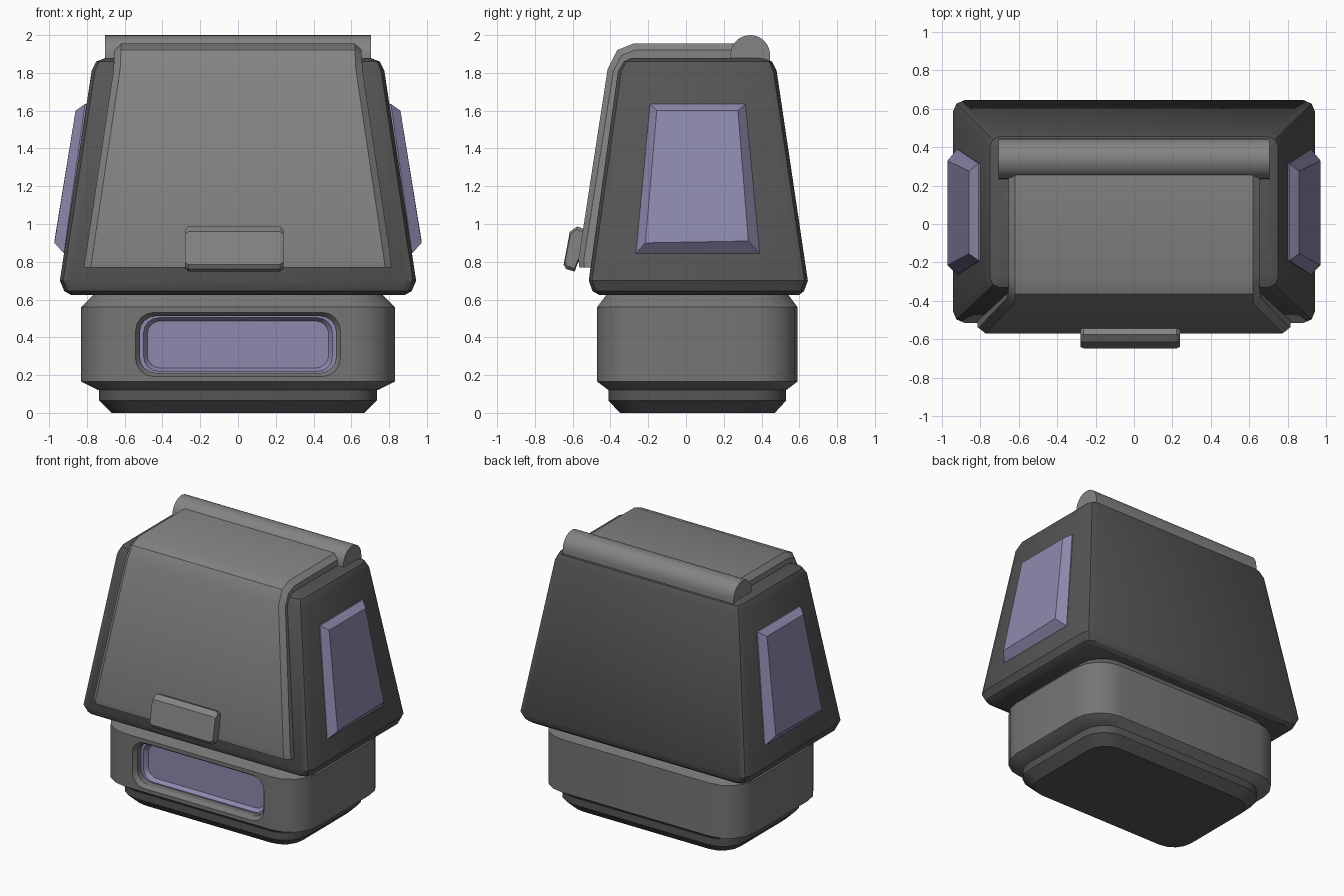
import bpy, bmesh, math
from math import radians, sin, cos, pi

if "Cube" in bpy.data.objects:
    bpy.data.objects.remove(bpy.data.objects["Cube"])


def material(name, r, g, b):
    m = bpy.data.materials.new(name)
    m.diffuse_color = (r, g, b, 1)
    m.use_nodes = True
    m.node_tree.nodes["Principled BSDF"].inputs["Base Color"].default_value = m.diffuse_color
    return m


GREY = material("mid_grey", 0.23, 0.23, 0.23)
BASE_GREY = material("base_grey", 0.18, 0.18, 0.18)
DARK = material("dark_grey", 0.09, 0.09, 0.09)
PURPLE = material("violet", 0.27, 0.25, 0.42)


def loft(name, rings, mat):
    """Skin a list of equal-length point rings and cap both ends."""
    bm = bmesh.new()
    vs = [[bm.verts.new(p) for p in ring] for ring in rings]
    n = len(vs[0])
    for a, b in zip(vs, vs[1:]):
        for i in range(n):
            j = (i + 1) % n
            bm.faces.new((a[i], a[j], b[j], b[i]))
    bm.faces.new(vs[0])
    bm.faces.new(vs[-1])
    bmesh.ops.recalc_face_normals(bm, faces=bm.faces[:])
    me = bpy.data.meshes.new(name)
    bm.to_mesh(me)
    bm.free()
    ob = bpy.data.objects.new(name, me)
    bpy.context.collection.objects.link(ob)
    me.materials.append(mat)
    return ob


def rounded(hx, hy, r, seg):
    """Rounded rectangle outline centred on the origin."""
    pts = []
    for k, (sx, sy) in enumerate(((1, 1), (-1, 1), (-1, -1), (1, -1))):
        for i in range(seg + 1):
            a = pi / 2 * (k + i / seg)
            pts.append((sx * (hx - r) + r * cos(a), sy * (hy - r) + r * sin(a)))
    return pts


def level(z, hx, y0, y1, r, seg):
    cy = (y0 + y1) / 2
    return [(x, y + cy, z) for x, y in rounded(hx, (y1 - y0) / 2, r, seg)]


def upright(y, hx, hz, r):
    return [(x, y, z + 0.362) for x, z in rounded(hx, hz, r, 4)]


def smooth(ob, angle=30):
    bpy.ops.object.select_all(action='DESELECT')
    ob.select_set(True)
    bpy.context.view_layer.objects.active = ob
    bpy.ops.object.shade_smooth_by_angle(angle=radians(angle))


# foot
foot = loft("foot", [
    level(0.00, 0.67, -0.35, 0.47, 0.15, 4),
    level(0.065, 0.735, -0.41, 0.53, 0.18, 4),
    level(0.14, 0.735, -0.41, 0.53, 0.18, 4)], DARK)
smooth(foot)

# base housing with a recessed front window
base = loft("base_housing", [
    level(0.12, 0.74, -0.41, 0.53, 0.18, 4),
    level(0.165, 0.83, -0.47, 0.59, 0.22, 4),
    level(0.56, 0.83, -0.47, 0.59, 0.22, 4),
    level(0.64, 0.75, -0.41, 0.53, 0.18, 4)], BASE_GREY)
cutter = loft("window_cutter", [
    upright(-0.50, 0.565, 0.19, 0.11),
    upright(-0.44, 0.52, 0.15, 0.085),
    upright(-0.34, 0.52, 0.15, 0.085)], BASE_GREY)
cutter.hide_render = True
mod = base.modifiers.new("window", 'BOOLEAN')
mod.object = cutter
mod.solver = 'EXACT'
bpy.context.view_layer.objects.active = base
bpy.ops.object.modifier_apply(modifier=mod.name)
bpy.data.objects.remove(cutter)
smooth(base)

# window panel, slightly dished
panel = loft("window_panel", [
    upright(-0.32, 0.53, 0.16, 0.09),
    upright(-0.40, 0.53, 0.16, 0.09),
    upright(-0.40, 0.50, 0.142, 0.08),
    upright(-0.37, 0.48, 0.125, 0.07)], PURPLE)
smooth(panel)

# tapered body
body = loft("body", [
    level(0.625, 0.885, -0.46, 0.60, 0.05, 2),
    level(0.645, 0.92, -0.495, 0.625, 0.06, 2),
    level(0.70, 0.943, -0.515, 0.645, 0.06, 2),
    level(1.81, 0.775, -0.36, 0.48, 0.06, 2),
    level(1.86, 0.75, -0.33, 0.455, 0.05, 2),
    level(1.88, 0.70, -0.28, 0.41, 0.03, 2)], DARK)
smooth(body)

# cover wrapping the front and the top: outer y,z / inner y,z / half width
stations = [
    (-0.565, 0.77, -0.48, 0.77, 0.815),
    (-0.570, 0.81, -0.48, 0.81, 0.81),
    (-0.415, 1.82, -0.32, 1.79, 0.66),
    (-0.365, 1.92, -0.29, 1.83, 0.655),
    (-0.28, 1.955, -0.25, 1.85, 0.655),
    (0.30, 1.955, 0.30, 1.85, 0.655)]
rings = []
for yo, zo, yi, zi, w in stations:
    ym, zm = yo + (yi - yo) * 0.32, zo + (zi - zo) * 0.32
    half = [(w, yi, zi), (w, ym, zm), (w - 0.036, yo, zo)]
    rings.append(half + [(-x, y, z) for x, y, z in reversed(half)])
cover = loft("front_cover", rings, GREY)
smooth(cover, 35)

# hinge bar with a rounded top
arc = [(0.34 + 0.105 * cos(pi * i / 16), 1.895 + 0.105 * sin(pi * i / 16)) for i in range(17)]
arc += [(0.235, 1.86), (0.445, 1.86)]
hinge = loft("hinge_bar", [[(x, y, z) for y, z in arc] for x in (-0.705, 0.705)], GREY)
smooth(hinge)

# latch with an undercut grip and chamfered ends
prof = [(-0.53, 0.97), (-0.575, 0.987), (-0.615, 0.96), (-0.648, 0.785),
        (-0.635, 0.762), (-0.59, 0.748), (-0.57, 0.80), (-0.55, 0.80)]
cy, cz = -0.59, 0.87
rings = []
for x, s in ((-0.28, 0.86), (-0.262, 1), (0.222, 1), (0.24, 0.86)):
    rings.append([(x, cy + (y - cy) * s, cz + (z - cz) * s) for y, z in prof])
loft("latch", rings, GREY)

# raised side panels
for side, sx in (("left", -1), ("right", 1)):
    buried = [(0.86, -0.265, 0.845), (0.86, 0.39, 0.845), (0.74, 0.315, 1.635), (0.74, -0.19, 1.635)]
    foot_ring = [(0.922, -0.265, 0.845), (0.922, 0.39, 0.845), (0.81, 0.315, 1.635), (0.81, -0.19, 1.635)]
    face = [(0.972, -0.215, 0.90), (0.972, 0.33, 0.91), (0.86, 0.275, 1.60), (0.86, -0.155, 1.60)]
    loft(side + "_panel", [[(sx * x, y, z) for x, y, z in r] for r in (buried, foot_ring, face)], PURPLE)
